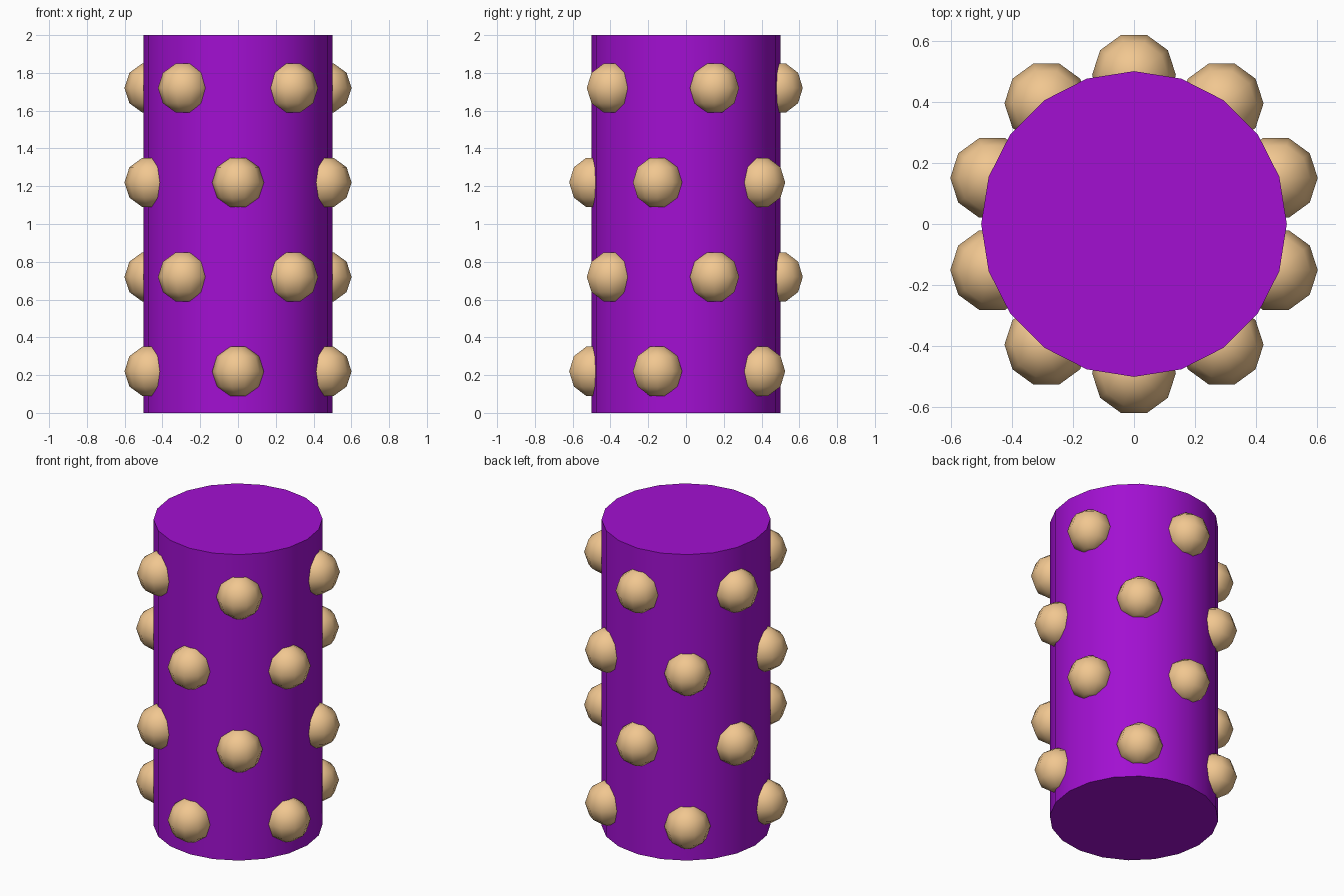
import bpy, bmesh
from math import sin, cos, pi, radians

if "Cube" in bpy.data.objects:
    bpy.data.objects.remove(bpy.data.objects["Cube"])

BALL_R, SIDES, BANDS = 0.137, 10, 5


def material(name, color):
    m = bpy.data.materials.new(name)
    m.diffuse_color = color
    m.use_nodes = True
    m.node_tree.nodes["Principled BSDF"].inputs["Base Color"].default_value = m.diffuse_color
    return m


def smooth(obj, angle):
    bpy.ops.object.select_all(action='DESELECT')
    obj.select_set(True)
    bpy.context.view_layer.objects.active = obj
    bpy.ops.object.shade_smooth_by_angle(angle=radians(angle))


def flat_pole_ball(name):
    # Ten-sided ball made of five rings, with flat caps instead of pole points
    bm = bmesh.new()
    rings = []
    for i in range(BANDS):
        p = pi * (i + 0.5) / BANDS
        rings.append([bm.verts.new((BALL_R * sin(p) * cos(2 * pi * k / SIDES),
                                    BALL_R * sin(p) * sin(2 * pi * k / SIDES),
                                    BALL_R * cos(p))) for k in range(SIDES)])
    for a, b in zip(rings, rings[1:]):
        for k in range(SIDES):
            n = (k + 1) % SIDES
            bm.faces.new((a[k], b[k], b[n], a[n]))
    bm.faces.new(rings[0])
    bm.faces.new(rings[-1][::-1])
    bmesh.ops.recalc_face_normals(bm, faces=bm.faces)
    mesh = bpy.data.meshes.new(name)
    bm.to_mesh(mesh)
    bm.free()
    return mesh


purple = material("purple", (0.36, 0.005, 0.64, 1))
tan = material("tan", (0.88, 0.57, 0.28, 1))

# Column
bpy.ops.mesh.primitive_cylinder_add(vertices=20, radius=0.5, depth=2, location=(0, 0, 1))
column = bpy.context.object
column.name = "column"
column.data.materials.append(purple)
smooth(column, 30)

# Staggered rows of knobs, five per row, all sharing one mesh
knob_mesh = flat_pole_ball("knob")
knob_mesh.materials.append(tan)
for row in range(4):
    for k in range(5):
        a = radians(-90 + 72 * k + 36 * (row % 2))
        knob = bpy.data.objects.new(f"knob_{row + 1}_{k + 1}", knob_mesh)
        knob.location = (0.488 * cos(a), 0.488 * sin(a), 0.22 + 0.5 * row)
        bpy.context.collection.objects.link(knob)
knob_mesh.shade_smooth()
